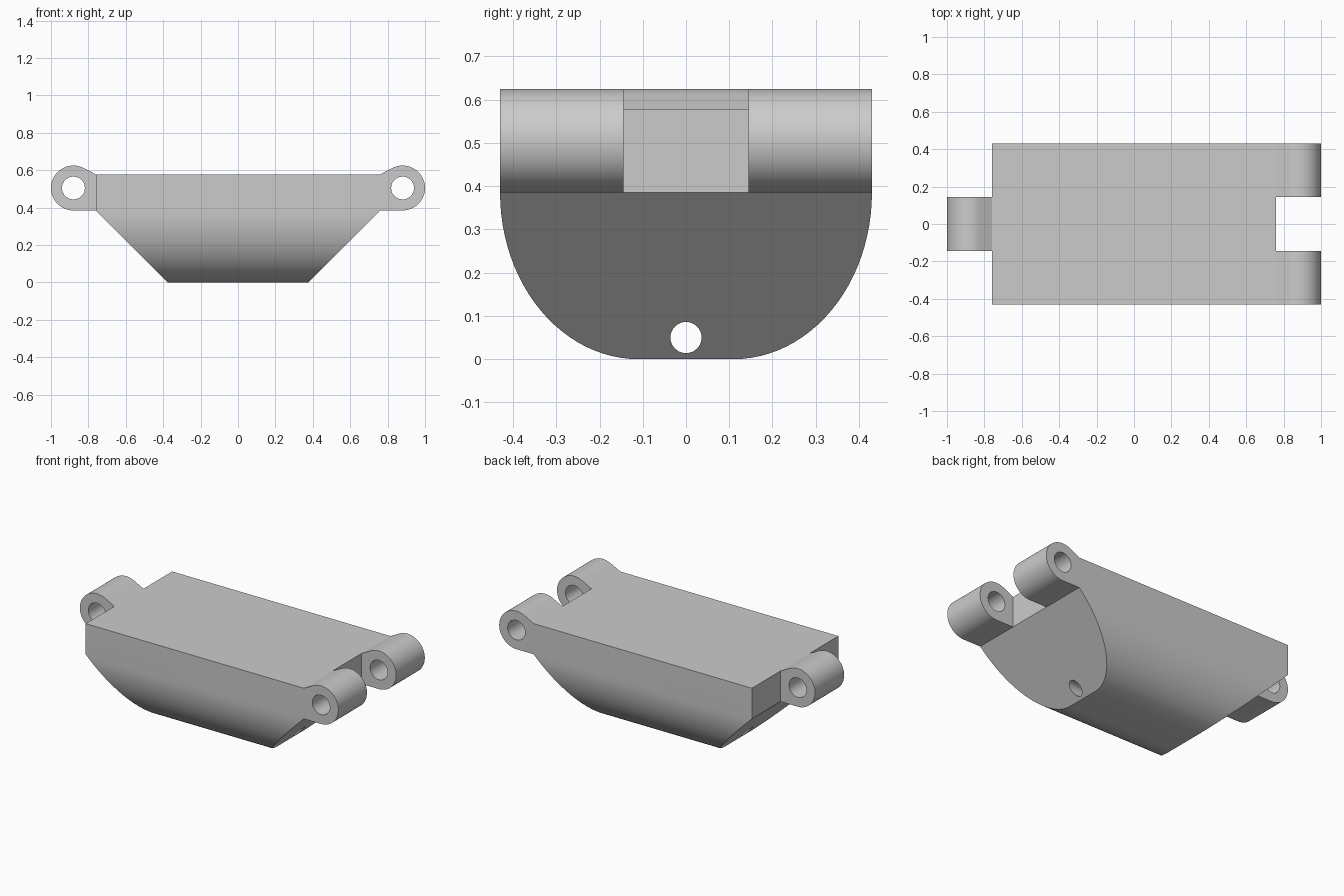
import bpy, bmesh
from math import sin, cos, pi, radians

if "Cube" in bpy.data.objects:
    bpy.data.objects.remove(bpy.data.objects["Cube"])

END, TOP, SHOULDER, FLAT, HALF = 0.76, 0.578, 0.385, 0.11, 0.43
PIN_X, PIN_Z, PIN_R, BORE_R, GAP = 0.88, 0.505, 0.12, 0.061, 0.145


def finish(bm, name):
    bmesh.ops.recalc_face_normals(bm, faces=bm.faces)
    me = bpy.data.meshes.new(name)
    bm.to_mesh(me)
    bm.free()
    ob = bpy.data.objects.new(name, me)
    bpy.context.collection.objects.link(ob)
    return ob


def loft(name, ring_a, ring_b, cap=lambda ring: [ring]):
    """Skin two matching rings and cap both ends."""
    bm = bmesh.new()
    a = [bm.verts.new(p) for p in ring_a]
    b = [bm.verts.new(p) for p in ring_b]
    n = len(a)
    for i in range(n):
        j = (i + 1) % n
        bm.faces.new((a[i], a[j], b[j], b[i]))
    for ring in (a, b):
        for face in cap(ring):
            bm.faces.new(face)
    return finish(bm, name)


def lug(name, side, y0, y1):
    """Rounded hinge knuckle whose root sinks into the body."""
    pts = [(PIN_X + PIN_R * cos(radians(t)), PIN_Z + PIN_R * sin(radians(t)))
           for t in [118 - 208 * i / 40 for i in range(41)]]
    pts += [(END, SHOULDER), (END - .06, .42), (END - .06, .54), (END, TOP)]
    return loft(name, [(side * x, y0, z) for x, z in pts],
                [(side * x, y1, z) for x, z in pts])


def rod(name, axis, centre, r, half):
    """Cylinder along x or y, used as a drill."""
    def ring(s):
        out = []
        for i in range(48):
            u, v = r * cos(2 * pi * i / 48), r * sin(2 * pi * i / 48)
            d = (s * half, u, v) if axis == 'x' else (u, s * half, v)
            out.append([c + k for c, k in zip(centre, d)])
        return out
    ob = loft(name, ring(-1), ring(1))
    ob.hide_render = True
    return ob


def boolean(target, tool, op):
    mod = target.modifiers.new(op.lower(), 'BOOLEAN')
    mod.operation, mod.object, mod.solver = op, tool, 'EXACT'
    bpy.context.view_layer.objects.active = target
    bpy.ops.object.modifier_apply(modifier=mod.name)
    bpy.data.objects.remove(tool)


# Body: U-shaped section with ends bevelled at 45 degrees below the shoulder
N = 24
arc = [(FLAT + (HALF - FLAT) * cos(pi / 2 * i / N),
        SHOULDER - SHOULDER * sin(pi / 2 * i / N)) for i in range(N + 1)]
section = [(HALF, TOP)] + arc + [(-y, z) for y, z in reversed(arc)] + [(-HALF, TOP)]


def body_end(side):
    return [(side * (END - SHOULDER + min(z, SHOULDER)), y, z) for y, z in section]


body = loft("link_body", body_end(-1), body_end(1),
            cap=lambda r: [r[1:-1], [r[0], r[1], r[-2], r[-1]]])

# Hinge lugs: one in the middle on the left, a forked pair on the right
for piece in (lug("left_lug", -1, -GAP, GAP),
              lug("right_front_lug", 1, -HALF, -GAP),
              lug("right_back_lug", 1, GAP, HALF)):
    boolean(body, piece, 'UNION')

# Pin bores and the long cord hole near the bottom
for side in (-1, 1):
    boolean(body, rod("pin_drill", 'y', (side * PIN_X, 0, PIN_Z), BORE_R, 0.6), 'DIFFERENCE')
boolean(body, rod("cord_drill", 'x', (0, 0, 0.05), 0.036, 1.0), 'DIFFERENCE')

# Smooth curves, crisp edges
bpy.ops.object.select_all(action='DESELECT')
body.select_set(True)
bpy.context.view_layer.objects.active = body
bpy.ops.object.shade_smooth_by_angle(angle=radians(25))
